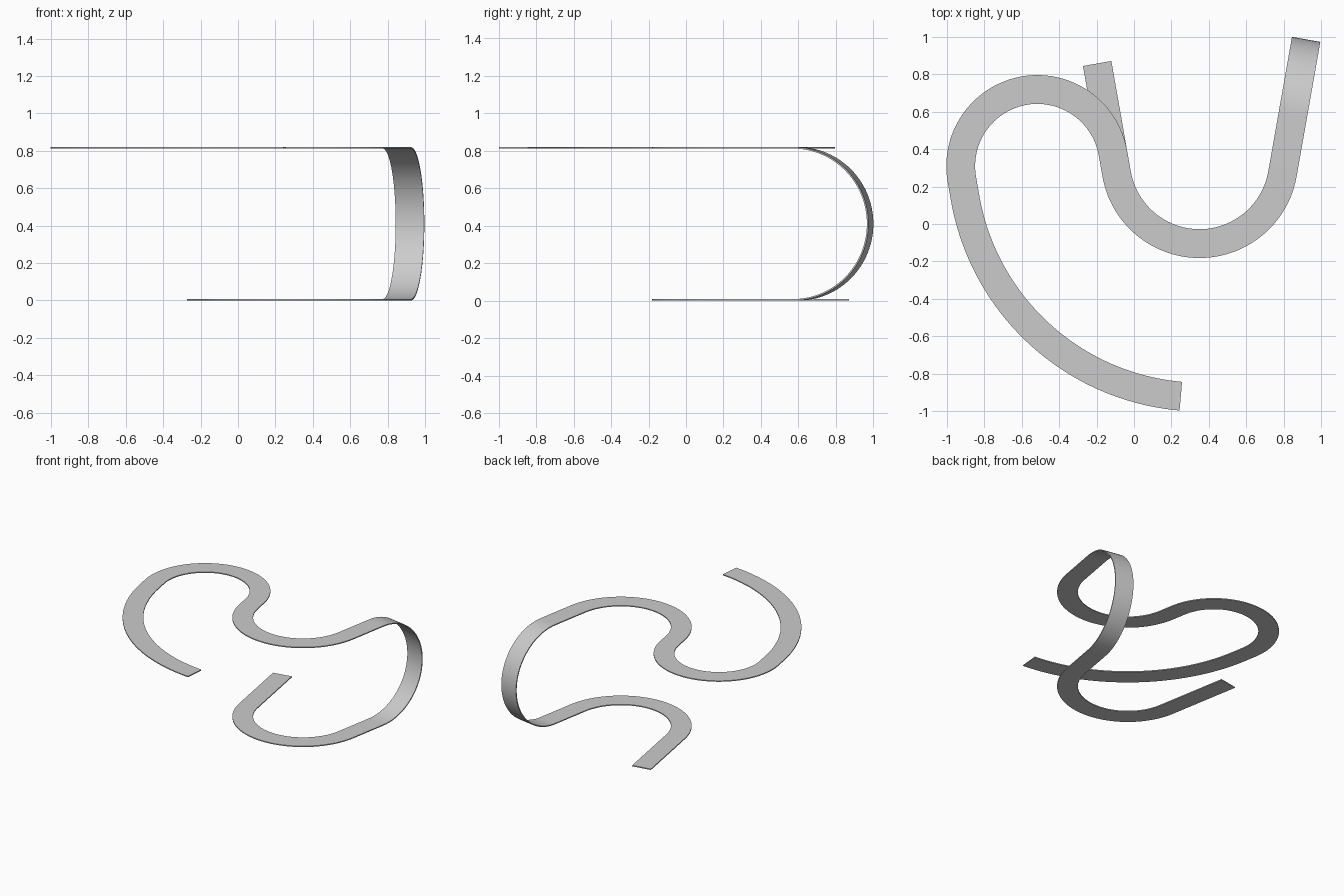
import bpy, bmesh
from math import radians, sin, cos, pi
from mathutils import Vector, Matrix

if "Cube" in bpy.data.objects:
    bpy.data.objects.remove(bpy.data.objects["Cube"])

WIDTH, THICK = 0.154, 0.008
TILT = radians(10)

# Moving frame that walks along the ribbon centre line
pos = Vector((-0.197, 0.858, THICK / 2))
fwd = Vector((sin(TILT), -cos(TILT), 0))
up = Vector((0, 0, 1))
stations = []


def mark():
    side = fwd.cross(up)
    stations.append([pos + side * a * WIDTH / 2 + up * b * THICK / 2
                     for a, b in ((-1, -1), (1, -1), (1, 1), (-1, 1))])


def straight(length):
    global pos
    pos = pos + fwd * length
    mark()


def bend(radius, degrees, axis, toward, steps):
    """Swing the frame round a centre lying in direction 'toward'."""
    global pos, fwd, up
    centre = pos + toward * radius
    rot = Matrix.Rotation(radians(degrees) / steps, 3, axis)
    for _ in range(steps):
        pos = centre + rot @ (pos - centre)
        fwd, up = rot @ fwd, rot @ up
        mark()


def left(radius, degrees, steps=48):
    bend(radius, degrees, up.copy(), up.cross(fwd), steps)


def right(radius, degrees, steps=48):
    bend(radius, -degrees, up.copy(), fwd.cross(up), steps)


def curl_up(radius, degrees, steps=48):
    bend(radius, degrees, fwd.cross(up), up.copy(), steps)


mark()
straight(0.60)        # lower free end
left(0.45, 160)       # lower U
straight(0.321)
curl_up(0.406, 180)   # vertical half loop
straight(0.321)
left(0.45, 160)       # upper U
straight(0.115)
right(0.41, 180)      # upper hook
straight(0.104)
right(1.284, 75)      # long sweeping tail

# Skin the stations into a thin solid band
bm = bmesh.new()
rings = [[bm.verts.new(p) for p in ring] for ring in stations]
for r0, r1 in zip(rings, rings[1:]):
    for i in range(4):
        j = (i + 1) % 4
        bm.faces.new((r0[i], r0[j], r1[j], r1[i]))
bm.faces.new(rings[0][::-1])
bm.faces.new(rings[-1])
bmesh.ops.recalc_face_normals(bm, faces=bm.faces)
mesh = bpy.data.meshes.new("ribbon_track")
bm.to_mesh(mesh)
bm.free()
ribbon = bpy.data.objects.new("ribbon_track", mesh)
bpy.context.collection.objects.link(ribbon)

bpy.context.view_layer.objects.active = ribbon
ribbon.select_set(True)
bpy.ops.object.shade_smooth_by_angle(angle=radians(30))
